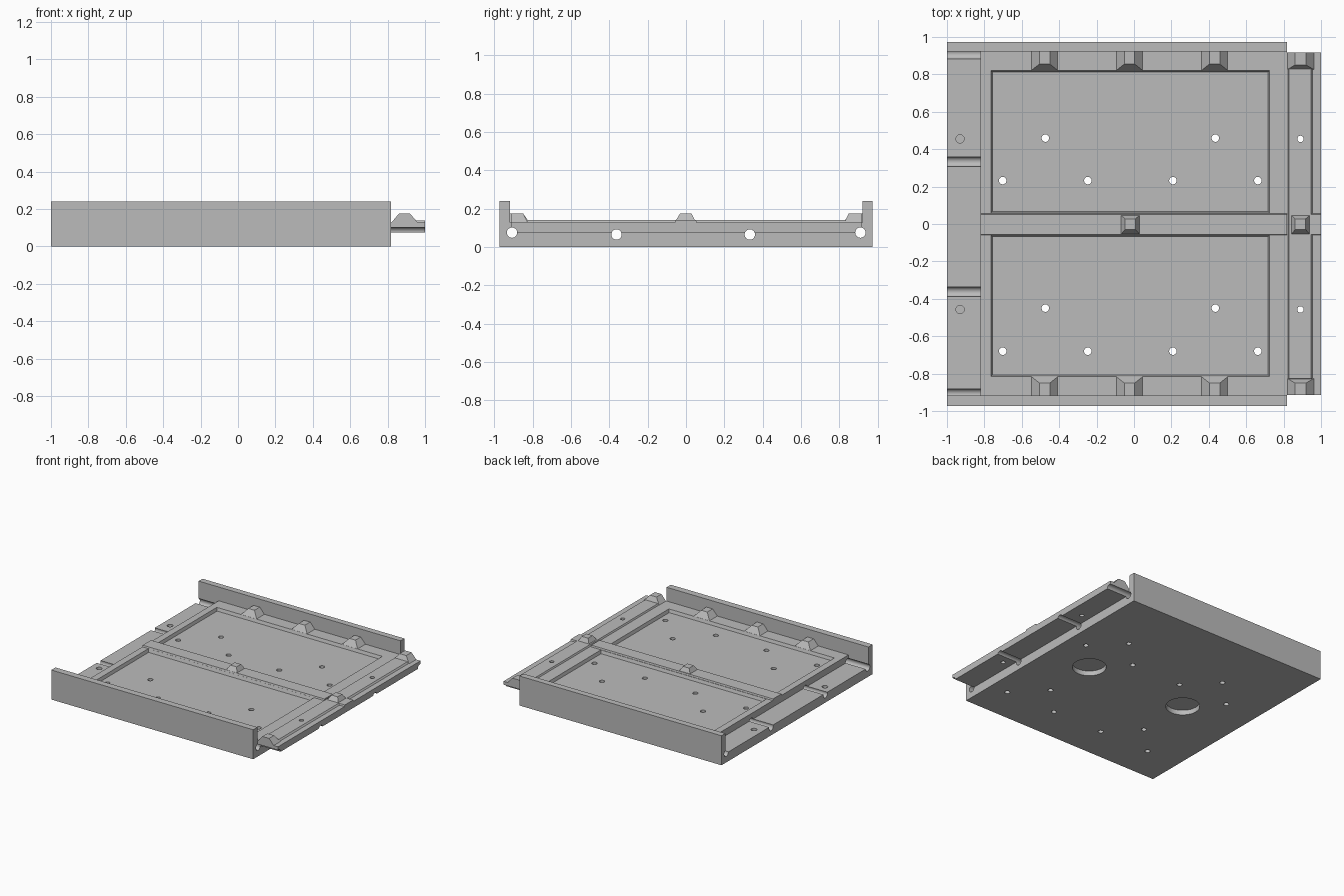
import bpy, bmesh, math
from mathutils import Matrix

if "Cube" in bpy.data.objects:
    bpy.data.objects.remove(bpy.data.objects["Cube"])

grey = bpy.data.materials.new("plain grey")
grey.diffuse_color = (0.5, 0.5, 0.5, 1)
grey.use_nodes = True
grey.node_tree.nodes["Principled BSDF"].inputs["Base Color"].default_value = grey.diffuse_color


def make(name, bm):
    bmesh.ops.recalc_face_normals(bm, faces=bm.faces)
    mesh = bpy.data.meshes.new(name)
    bm.to_mesh(mesh)
    bm.free()
    mesh.materials.append(grey)
    ob = bpy.data.objects.new(name, mesh)
    bpy.context.collection.objects.link(ob)
    return ob


def frustum(name, low, high, z0, z1):
    """Tapered block; low and high are (x0, x1, y0, y1) rectangles."""
    bm = bmesh.new()
    rings = []
    for (x0, x1, y0, y1), z in ((low, z0), (high, z1)):
        rings.append([bm.verts.new(p) for p in
                      ((x0, y0, z), (x1, y0, z), (x1, y1, z), (x0, y1, z))])
    a, b = rings
    bm.faces.new(a)
    bm.faces.new(b)
    for i in range(4):
        j = (i + 1) % 4
        bm.faces.new((a[i], a[j], b[j], b[i]))
    return make(name, bm)


def box(name, rect, z0, z1):
    return frustum(name, rect, rect, z0, z1)


def rods(name, specs, axis="Z"):
    """Cylinders from (centre, radius, length) specs."""
    bm = bmesh.new()
    rot = Matrix.Rotation(math.pi / 2, 4, "Y") if axis == "X" else Matrix()
    for centre, r, length in specs:
        bmesh.ops.create_cone(bm, cap_ends=True, segments=32, radius1=r, radius2=r,
                              depth=length, matrix=Matrix.Translation(centre) @ rot)
    return make(name, bm)


def combine(target, other, op):
    mod = target.modifiers.new("bool", "BOOLEAN")
    mod.object, mod.operation, mod.solver = other, op, "EXACT"
    bpy.context.view_layer.objects.active = target
    bpy.ops.object.modifier_apply(modifier=mod.name)
    bpy.data.objects.remove(other)


DECK, RIB, SHELF, FLOOR = 0.128, 0.14, 0.075, 0.103

# tray: U-shaped section with two side walls, run along x
bm = bmesh.new()
section = [(-0.972, 0), (0.972, 0), (0.972, 0.24), (0.922, 0.24), (0.922, DECK),
           (-0.918, DECK), (-0.918, 0.24), (-0.972, 0.24)]
face = bm.faces.new([bm.verts.new((-1, y, z)) for y, z in section])
ext = bmesh.ops.extrude_face_region(bm, geom=[face])
bmesh.ops.translate(bm, vec=(1.817, 0, 0),
                    verts=[v for v in ext["geom"] if isinstance(v, bmesh.types.BMVert)])
tray = make("tray", bm)

# lowered shelf on the left, overlapping flange on the right
combine(tray, box("shelf_cut", (-1.1, -0.82, -0.918, 0.922), SHELF, 0.3), "DIFFERENCE")
combine(tray, box("flange", (0.79, 1.0, -0.914, 0.918), SHELF, DECK), "UNION")

# two shallow pockets with sloping sides
for y0, y1 in ((-0.815, -0.06), (0.06, 0.82)):
    g = 0.008
    combine(tray, frustum("pocket_cut", (-0.765 + g, 0.725 - g, y0 + g, y1 - g),
                          (-0.765 - g / 2, 0.725 + g / 2, y0 - g / 2, y1 + g / 2),
                          FLOOR, DECK + 0.012), "DIFFERENCE")

# long channels through the tray along x
channels = [((0, y, z), 0.027, 2.4) for y, z in
            ((-0.908, 0.075), (-0.363, 0.065), (0.333, 0.065), (0.91, 0.075))]
combine(tray, rods("channel_cut", channels, "X"), "DIFFERENCE")

# small vertical holes, blind shelf holes and round recesses underneath
holes = [((x, y, 0.1), 0.02, 0.4) for x in (-0.702, -0.247, 0.208, 0.662)
         for y in (0.232, -0.68)]
holes += [((x, y, 0.1), 0.02, 0.4) for x in (-0.474, 0.435) for y in (0.459, -0.45)]
holes += [((0.89, y, 0.1), 0.017, 0.4) for y in (0.455, -0.457)]
holes += [((-0.93, y, 0.08), 0.022, 0.06) for y in (0.455, -0.457)]
holes += [((x, 0, 0), 0.127, 0.08) for x in (-0.474, 0.435)]
combine(tray, rods("hole_cut", holes), "DIFFERENCE")

# raised strip on the flange, with its own two holes
strip = frustum("flange_strip", (0.822, 0.957, -0.83, 0.835),
                (0.83, 0.945, -0.825, 0.83), DECK - 0.003, RIB)
combine(strip, rods("strip_hole_cut", [((0.89, y, 0.13), 0.017, 0.2)
                                       for y in (0.455, -0.457)]), "DIFFERENCE")

# centre rib, continued at the flange edge
for name, x0, x1 in (("centre_rib", -0.82, 0.817), ("rib_end", 0.945, 1.0)):
    frustum(name, (x0, x1, -0.06, 0.057), (x0, x1, -0.055, 0.052), DECK - 0.003, RIB)

# wedge lugs along both walls
for x in (-0.478, -0.024, 0.431):
    frustum("back_lug", (x - 0.072, x + 0.072, 0.82, 0.924),
            (x - 0.028, x + 0.028, 0.855, 0.924), DECK - 0.002, 0.175)
    frustum("front_lug", (x - 0.072, x + 0.072, -0.92, -0.815),
            (x - 0.028, x + 0.028, -0.92, -0.85), DECK - 0.002, 0.175)

# lugs at the flange ends
frustum("back_flange_lug", (0.819, 0.963, 0.825, 0.918), (0.86, 0.92, 0.85, 0.918),
        DECK - 0.002, 0.175)
frustum("front_flange_lug", (0.819, 0.963, -0.914, -0.825), (0.86, 0.92, -0.914, -0.85),
        DECK - 0.002, 0.175)

# small lugs on the rib
for x in (-0.02, 0.89):
    frustum("rib_lug", (x - 0.05, x + 0.05, -0.055, 0.047),
            (x - 0.028, x + 0.028, -0.03, 0.028), RIB - 0.003, 0.175)

# keep flat faces crisp and the round holes smooth
bpy.ops.object.select_all(action="DESELECT")
for ob in (tray, strip):
    ob.select_set(True)
bpy.context.view_layer.objects.active = tray
bpy.ops.object.shade_smooth_by_angle(angle=math.radians(25))
